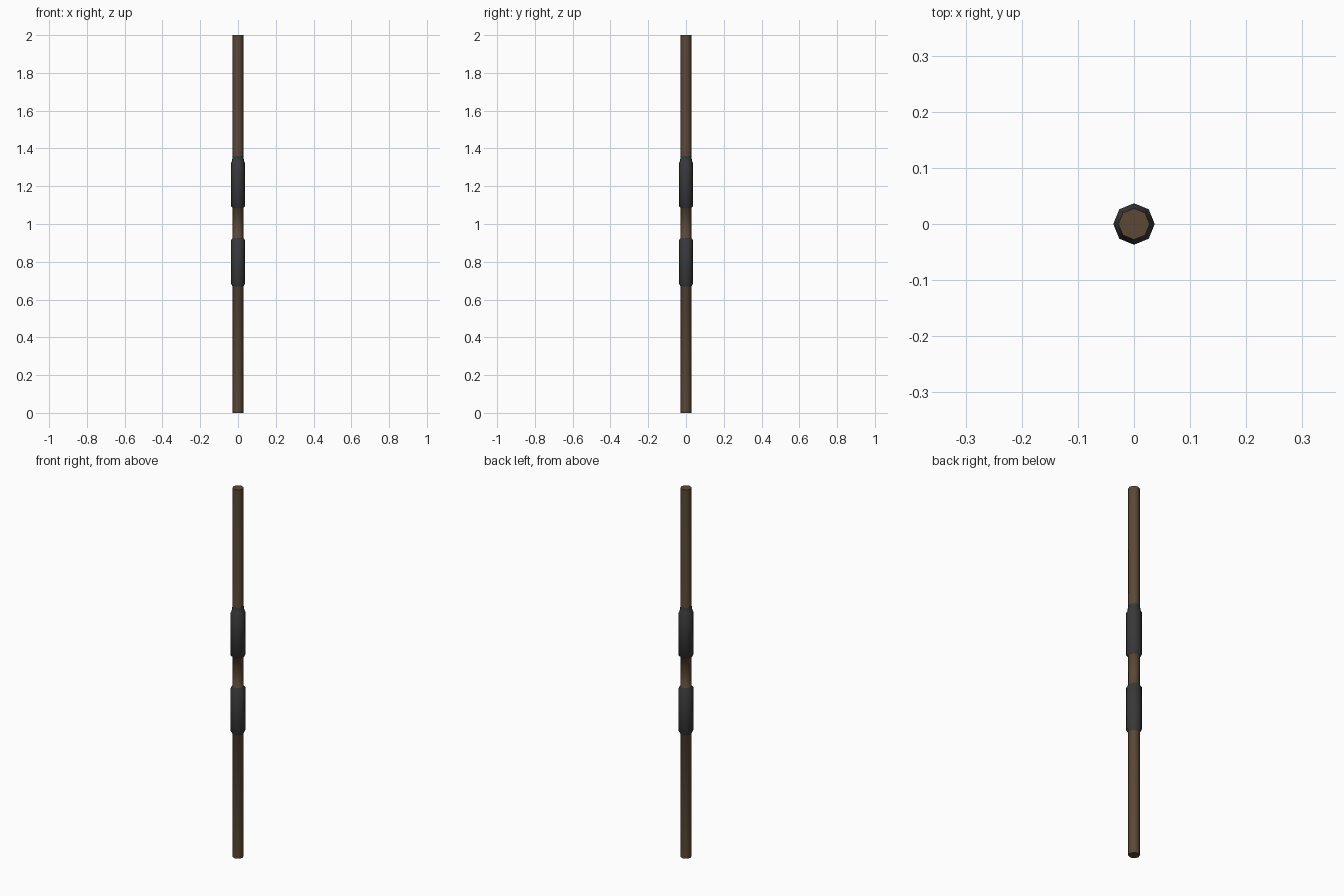
import bpy, bmesh, math

if "Cube" in bpy.data.objects:
    bpy.data.objects.remove(bpy.data.objects["Cube"])


def material(name, rgb):
    m = bpy.data.materials.new(name)
    m.diffuse_color = (*rgb, 1)
    m.use_nodes = True
    m.node_tree.nodes["Principled BSDF"].inputs["Base Color"].default_value = m.diffuse_color
    return m


WOOD = material("brown_wood", (0.105, 0.065, 0.036))
GRIP = material("dark_grip", (0.040, 0.040, 0.041))
SIDES = 8
R_STAFF, R_GRIP = 0.028, 0.037

# Profile from bottom to top: (height, radius, material of the band above)
profile = [
    (0.00, R_STAFF, 0),
    (0.668, R_STAFF, 1), (0.684, R_GRIP, 1),     # lower grip
    (0.915, R_GRIP, 1), (0.926, R_STAFF, 0),
    (1.085, R_STAFF, 1), (1.093, R_GRIP, 1),     # upper grip
    (1.324, R_GRIP, 1), (1.333, 0.032, 1), (1.36, R_STAFF, 0),
    (2.00, R_STAFF, 0),
]

# Staff turned as one eight-sided shaft
bm = bmesh.new()
rings = [[bm.verts.new((r * math.cos(a), r * math.sin(a), z))
          for a in (2 * math.pi * i / SIDES for i in range(SIDES))]
         for z, r, _ in profile]
for (low, high), (_, _, mat) in zip(zip(rings, rings[1:]), profile):
    for i in range(SIDES):
        j = (i + 1) % SIDES
        bm.faces.new((low[i], low[j], high[j], high[i])).material_index = mat
bm.faces.new(rings[0][::-1])
bm.faces.new(rings[-1])

mesh = bpy.data.meshes.new("staff")
bm.to_mesh(mesh)
bm.free()
mesh.materials.append(WOOD)
mesh.materials.append(GRIP)
staff = bpy.data.objects.new("staff", mesh)
bpy.context.collection.objects.link(staff)

# Smooth sides, crisp ends
bpy.context.view_layer.objects.active = staff
staff.select_set(True)
bpy.ops.object.shade_smooth_by_angle(angle=math.radians(60))
